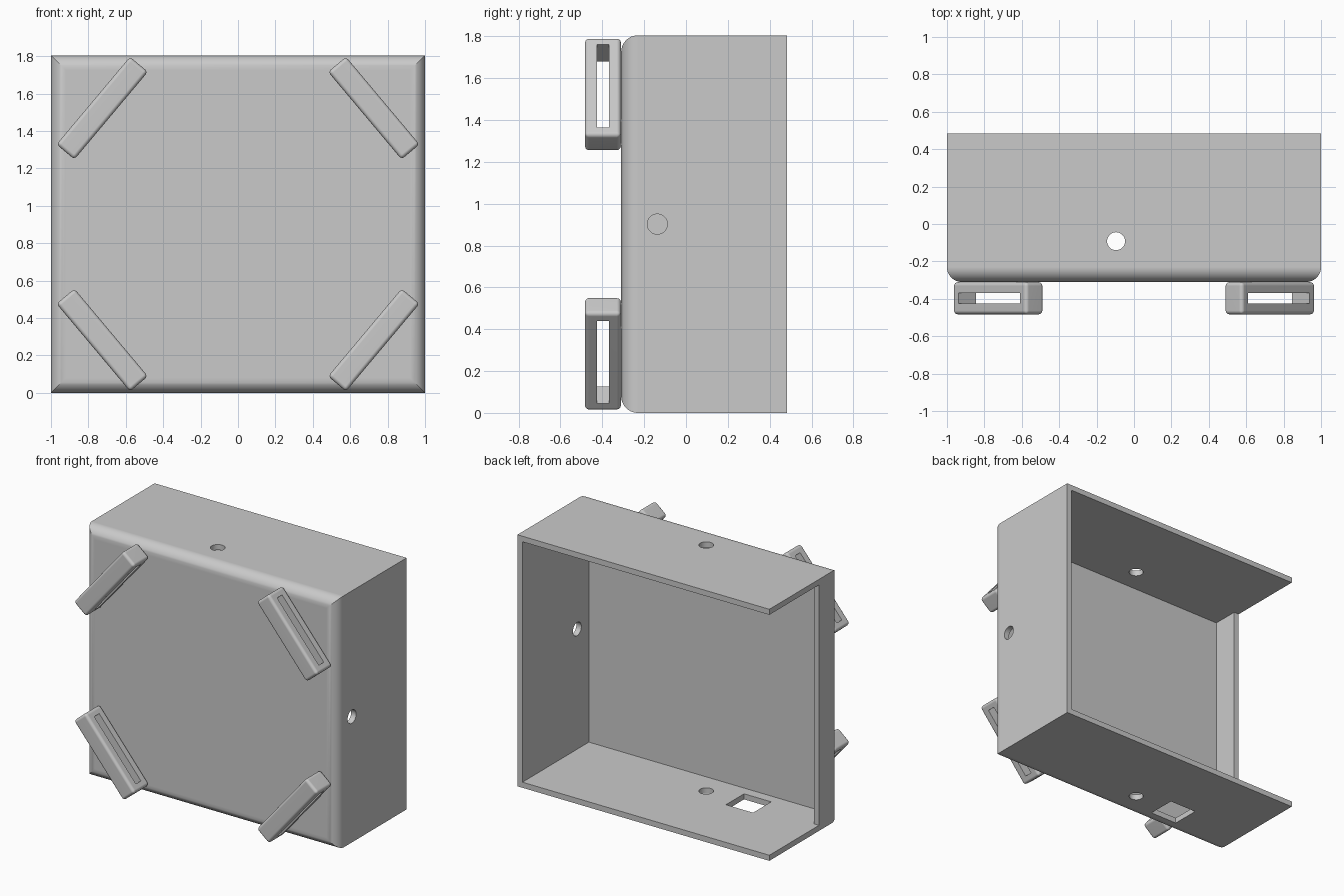
import bpy, bmesh, math
from mathutils import Matrix

if "Cube" in bpy.data.objects:
    bpy.data.objects.remove(bpy.data.objects["Cube"], do_unlink=True)

H = 1.805                          # box height
FRONT, BACK = -0.31, 0.483         # box depth limits
WALL, ROUND = 0.04, 0.08
FLOOR = FRONT + WALL               # inner face of the front wall
MID = H / 2

grey = bpy.data.materials.new("plain grey")
grey.use_nodes = True
colour = (0.59, 0.59, 0.59, 1)
grey.diffuse_color = colour
grey.node_tree.nodes["Principled BSDF"].inputs["Base Color"].default_value = colour


def make(name, bm):
    bmesh.ops.recalc_face_normals(bm, faces=bm.faces)
    mesh = bpy.data.meshes.new(name)
    bm.to_mesh(mesh)
    bm.free()
    mesh.materials.append(grey)
    obj = bpy.data.objects.new(name, mesh)
    bpy.context.collection.objects.link(obj)
    return obj


def box(name, centre, size, bevel=0):
    bm = bmesh.new()
    bmesh.ops.create_cube(bm, size=1)
    bmesh.ops.scale(bm, vec=size, verts=bm.verts)
    if bevel:
        bmesh.ops.bevel(bm, geom=bm.edges[:], offset=bevel, segments=4,
                        profile=0.5, affect='EDGES')
    bmesh.ops.translate(bm, vec=centre, verts=bm.verts)
    return make(name, bm)


def rod(name, centre, radius, length, axis):
    bm = bmesh.new()
    turn = Matrix.Rotation(math.pi / 2, 4, 'Y') if axis == 'X' else Matrix()
    bmesh.ops.create_cone(bm, cap_ends=True, segments=48, radius1=radius, radius2=radius,
                          depth=length, matrix=Matrix.Translation(centre) @ turn)
    return make(name, bm)


def activate(obj):
    bpy.ops.object.select_all(action='DESELECT')
    obj.select_set(True)
    bpy.context.view_layer.objects.active = obj


def cut(obj, cutter):
    activate(obj)
    mod = obj.modifiers.new("cut", 'BOOLEAN')
    mod.operation, mod.solver, mod.object = 'DIFFERENCE', 'EXACT', cutter
    bpy.ops.object.modifier_apply(modifier=mod.name)
    bpy.data.objects.remove(cutter, do_unlink=True)


def smooth(obj):
    activate(obj)
    bpy.ops.object.shade_smooth_by_angle(angle=math.radians(30))
    mod = obj.modifiers.new("flat sides", 'WEIGHTED_NORMAL')
    mod.keep_sharp = True


# Open-backed housing: rectangular rings from the inner floor, over the rim, to the front
rings = [(WALL, FLOOR), (WALL, BACK), (0, BACK)]
for i in range(11):
    a = math.pi / 2 * i / 10
    rings.append((ROUND * (1 - math.cos(a)), FRONT + ROUND * (1 - math.sin(a))))
bm = bmesh.new()
loops = [[bm.verts.new((sx * (1 - inset), y, MID + sz * (MID - inset)))
          for sx, sz in ((-1, -1), (1, -1), (1, 1), (-1, 1))] for inset, y in rings]
for a, b in zip(loops, loops[1:]):
    for k in range(4):
        bm.faces.new((a[k], a[k - 1], b[k - 1], b[k]))
bm.faces.new(loops[0])
bm.faces.new(loops[-1])
housing = make("housing", bm)

# Openings: cut-away side wall, cable holes, socket window in the underside
cut(housing, box("side_cutter", (-1, 0.42, MID), (0.2, 1, H - 2 * WALL)))
cut(housing, rod("vertical_cutter", (-0.096, -0.092, MID), 0.048, 3, 'Z'))
cut(housing, rod("side_hole_cutter", (1, -0.137, MID), 0.048, 0.4, 'X'))
cut(housing, box("socket_cutter", (-0.43, -0.095, 0), (0.215, 0.205, 0.4)))
smooth(housing)

# Slotted strap lugs, one across each front corner
lug = box("strap_lug", (0, 0, 0), (0.611, 0.172, 0.125), 0.02)
cut(lug, box("slot_cutter", (0, 0, 0), (0.515, 0.056, 0.5)))
smooth(lug)
for sx, sx_name in ((1, "left"), (-1, "right")):
    for sz, sz_name in ((1, "upper"), (-1, "lower")):
        part = lug.copy()
        part.name = f"strap_lug_{sz_name}_{sx_name}"
        part.location = (sx * 0.726, -0.397, MID + sz * 0.62)
        part.rotation_euler.y = sx * sz * math.radians(50)
        bpy.context.collection.objects.link(part)
bpy.data.objects.remove(lug, do_unlink=True)
